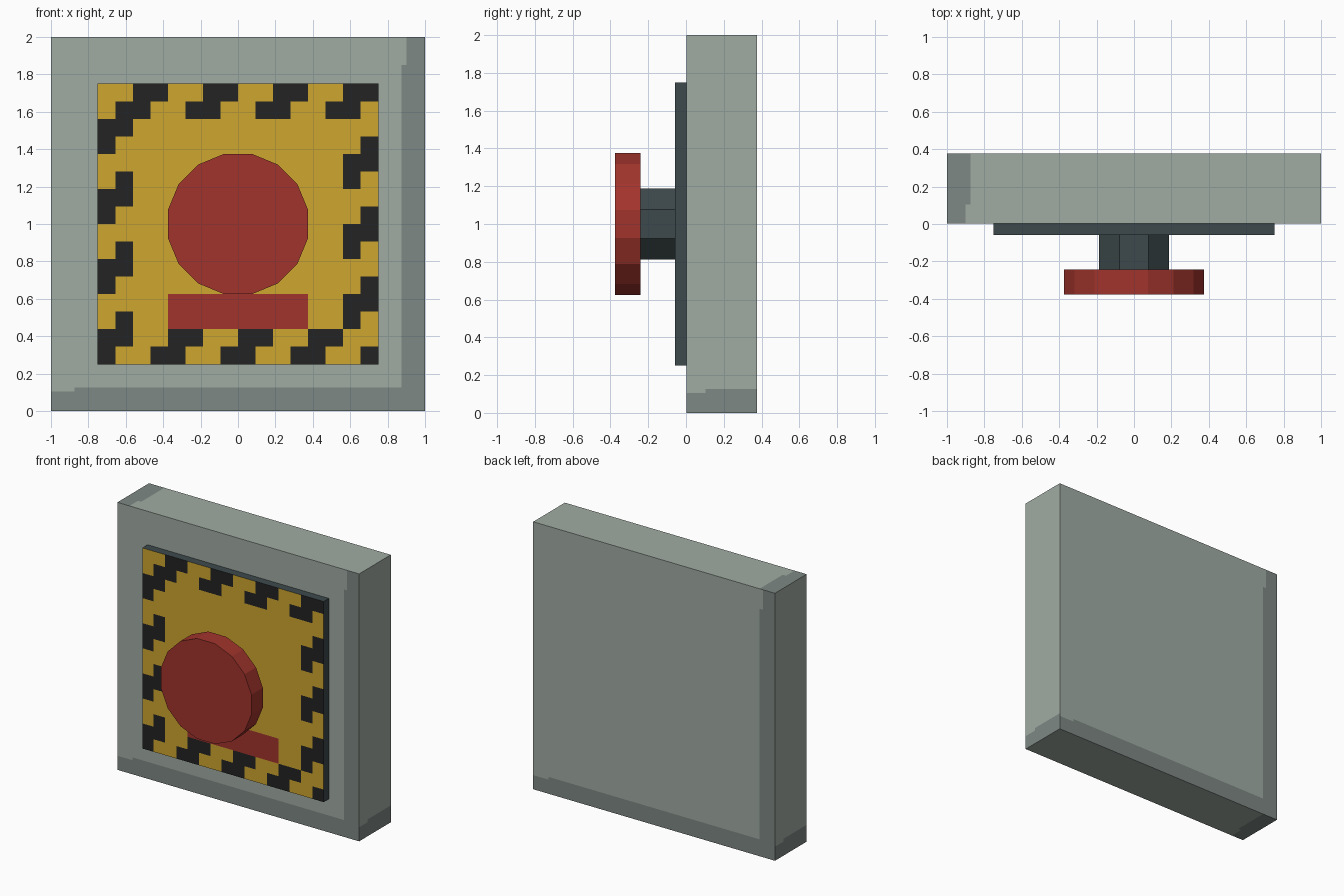
import bpy, bmesh, math
from mathutils import Vector, Matrix

if "Cube" in bpy.data.objects:
    bpy.data.objects.remove(bpy.data.objects["Cube"])


def material(name, hex_code):
    rgb = [int(hex_code[i:i + 2], 16) / 255 for i in (0, 2, 4)]
    lin = [c / 12.92 if c <= 0.04045 else ((c + 0.055) / 1.055) ** 2.4 for c in rgb]
    m = bpy.data.materials.new(name)
    m.diffuse_color = (*lin, 1)
    m.use_nodes = True
    m.node_tree.nodes["Principled BSDF"].inputs["Base Color"].default_value = m.diffuse_color
    return m


light_grey = material("light grey", "A0ACA4")
dark_grey = material("dark grey", "7D8883")
slate = material("slate", "3D494B")
yellow = material("yellow", "CDA62E")
black = material("black", "232323")
red = material("red", "A2342C")


def finish(name, bm, mats):
    me = bpy.data.meshes.new(name)
    bm.to_mesh(me)
    bm.free()
    for m in mats:
        me.materials.append(m)
    ob = bpy.data.objects.new(name, me)
    bpy.context.collection.objects.link(ob)
    return ob


def box(name, lo, hi, mats, cuts, rule):
    """Box cut along axis planes; rule(centre, normal) picks each face's colour."""
    lo, hi = Vector(lo), Vector(hi)
    bm = bmesh.new()
    size = hi - lo
    bmesh.ops.create_cube(bm, size=1, matrix=Matrix.Translation((lo + hi) / 2)
                          @ Matrix.Diagonal((*size, 1)))
    for axis, values in enumerate(cuts):
        no = Vector([float(i == axis) for i in range(3)])
        for v in values:
            bmesh.ops.bisect_plane(bm, geom=bm.verts[:] + bm.edges[:] + bm.faces[:],
                                   plane_co=no * v, plane_no=no)
    bm.normal_update()
    for f in bm.faces:
        f.material_index = rule(f.calc_center_median(), f.normal)
    return finish(name, bm, mats)


def prism(name, sides, apothem, y0, y1, mat):
    """Flat-topped prism lying along y, centred at z = 1."""
    bm = bmesh.new()
    r = apothem / math.cos(math.pi / sides)
    bmesh.ops.create_cone(bm, cap_ends=True, segments=sides, radius1=r, radius2=r, depth=y1 - y0,
                          matrix=Matrix.Translation((0, (y0 + y1) / 2, 1))
                          @ Matrix.Rotation(math.pi / 2, 4, 'X')
                          @ Matrix.Rotation(math.pi / sides, 4, 'Z'))
    return finish(name, bm, [mat])


# Housing: shaded strip along the bottom and one edge, narrower at its end
Y0, Y1 = 0.003, 0.377


def housing_rule(c, n):
    if abs(n.z) > 0.5:                        # top and bottom
        return int(c.x < (-0.9 if c.y < 0.1 else -0.875))
    if abs(n.y) > 0.5:                        # front and back
        u = c.x * (-1 if n.y < 0 else 1)      # mirrored on the back
        if u < (-0.9 if c.z > 1.85 else -0.872):
            return 1
        return int(c.z < (0.105 if u > 0.87 else 0.127))
    start = c.y - Y0 if n.x > 0 else Y1 - c.y  # left and right sides
    return int(c.z < (0.105 if start < 0.1 else 0.127))


box("housing", (-1, Y0, 0), (1, Y1, 2), [light_grey, dark_grey],
    [(-0.9, -0.873, 0.873, 0.9), (Y0 + 0.1, Y1 - 0.1), (0.105, 0.126, 1.85)], housing_rule)

# Mounting plate: hazard border two cells wide and a red label on a 16 x 16 grid
CELL = 1.5 / 16


def plate_rule(c, n):
    if n.y > -0.5:
        return 0
    col, row = int((c.x + 0.75) / CELL), int((c.z - 0.25) / CELL)
    border = min(col, row, 15 - col, 15 - row) < 2
    if border and (col - row) % 4 in (0, 3):
        return 2
    if 4 <= col <= 11 and row in (2, 3):
        return 3
    return 1


steps = [i * CELL for i in range(1, 16)]
box("mounting_plate", (-0.75, -0.059, 0.25), (0.75, Y0, 1.75), [slate, yellow, black, red],
    [[s - 0.75 for s in steps], (), [s + 0.25 for s in steps]], plate_rule)

# Push button on its stem
prism("button_stem", 8, 0.1875, -0.245, -0.057, slate)
prism("button_cap", 16, 0.375, -0.377, -0.242, red)
